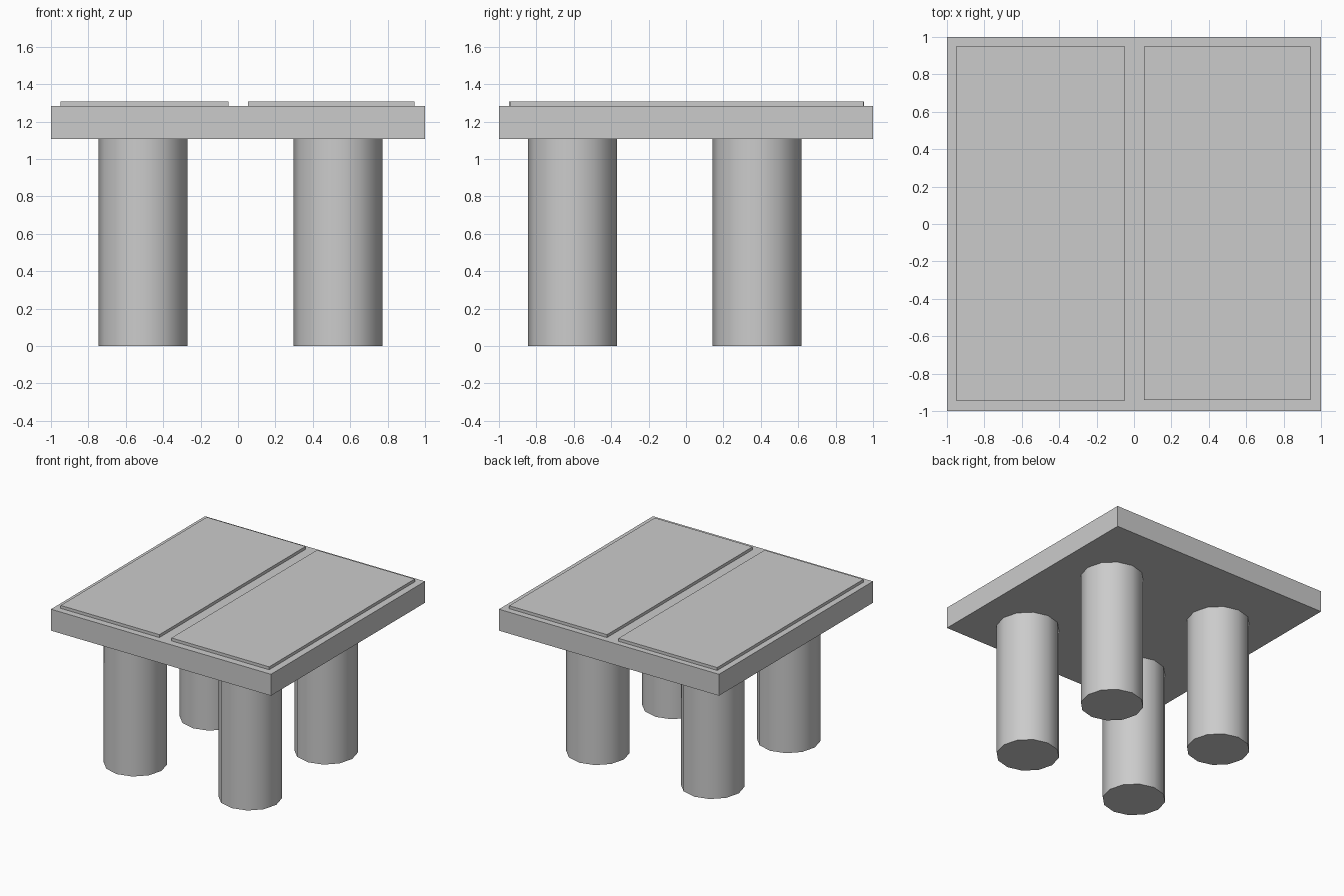
import bpy, math

if "Cube" in bpy.data.objects:
    bpy.data.objects.remove(bpy.data.objects["Cube"])


def box(name, lo, hi):
    bpy.ops.mesh.primitive_cube_add(size=1, location=[(a + b) / 2 for a, b in zip(lo, hi)])
    ob = bpy.context.object
    ob.name = name
    ob.scale = [b - a for a, b in zip(lo, hi)]
    bpy.ops.object.transform_apply(location=False, rotation=False, scale=True)
    return ob


SLAB_Z0, SLAB_Z1, TOP_Z = 1.107, 1.283, 1.307

# Table slab
box("table_slab", (-1, -1, SLAB_Z0), (1, 1, SLAB_Z1))

# Two thin raised panels on the slab
box("left_top_panel", (-0.95, -0.946, SLAB_Z1), (-0.052, 0.952, TOP_Z))
box("right_top_panel", (0.054, -0.942, SLAB_Z1), (0.943, 0.948, TOP_Z))

# Four twelve-sided, smooth-shaded legs
for side, x in (("left", -0.508), ("right", 0.535)):
    for end, y in (("front", -0.607), ("back", 0.38)):
        bpy.ops.mesh.primitive_cylinder_add(vertices=12, radius=0.238, depth=SLAB_Z0,
                                            location=(x, y, SLAB_Z0 / 2))
        bpy.context.object.name = f"{end}_{side}_leg"
        bpy.ops.object.shade_smooth_by_angle(angle=math.radians(40))
